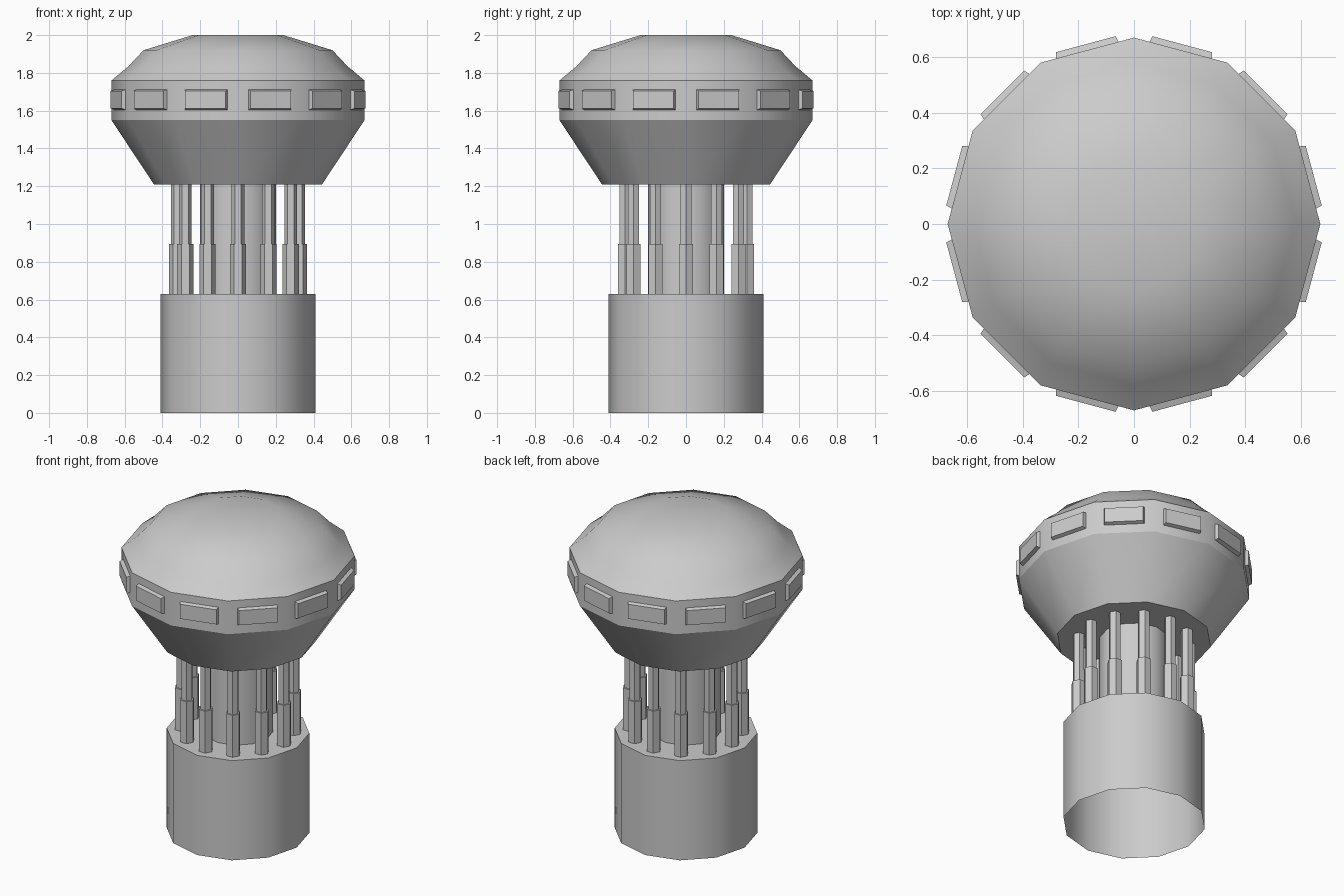
import bpy, bmesh
from math import sin, cos, pi, radians
from mathutils import Matrix, Vector

if "Cube" in bpy.data.objects:
    bpy.data.objects.remove(bpy.data.objects["Cube"])

SIDES = 12
STEP = 2 * pi / SIDES

grey = bpy.data.materials.new("plain_grey")
grey.use_nodes = True
grey.diffuse_color = (0.6, 0.6, 0.6, 1)
grey.node_tree.nodes["Principled BSDF"].inputs["Base Color"].default_value = (0.6, 0.6, 0.6, 1)


def finish(bm, name, angle=None):
    bmesh.ops.recalc_face_normals(bm, faces=bm.faces[:])
    mesh = bpy.data.meshes.new(name)
    bm.to_mesh(mesh)
    bm.free()
    obj = bpy.data.objects.new(name, mesh)
    bpy.context.collection.objects.link(obj)
    mesh.materials.append(grey)
    if angle:
        bpy.ops.object.select_all(action="DESELECT")
        obj.select_set(True)
        bpy.context.view_layer.objects.active = obj
        bpy.ops.object.shade_smooth_by_angle(angle=radians(angle))
    return obj


def lathe(bm, profile, sides=SIDES, centre=(0, 0), bottom=True, top=True):
    """Stack rings of (radius, height) and bridge them."""
    rings = [[bm.verts.new((centre[0] + r * cos(2 * pi * i / sides),
                            centre[1] + r * sin(2 * pi * i / sides), z))
              for i in range(sides)] for r, z in profile]
    for low, high in zip(rings, rings[1:]):
        for i in range(sides):
            j = (i + 1) % sides
            bm.faces.new((low[i], low[j], high[j], high[i]))
    if bottom:
        bm.faces.new(rings[0][::-1])
    if top:
        bm.faces.new(rings[-1])


def tapered_plate(bm, matrix, half_back, half_front, depth):
    """Block whose front is smaller than its back, pointing along local x."""
    rings = [[bm.verts.new(matrix @ Vector((x, sy * w, sz * h)))
              for sy, sz in ((-1, -1), (1, -1), (1, 1), (-1, 1))]
             for x, (w, h) in ((-0.01, half_back), (depth, half_front))]
    back, front = rings
    bm.faces.new(front)
    bm.faces.new(back[::-1])
    for i in range(4):
        j = (i + 1) % 4
        bm.faces.new((back[i], back[j], front[j], front[i]))


# Hollow base drum, open underneath
bm = bmesh.new()
lathe(bm, [(0.41, 0), (0.41, 0.63)], bottom=False)
finish(bm, "base_drum", 31)

# Central column
bm = bmesh.new()
lathe(bm, [(0.2, 0.63), (0.2, 1.21)])
finish(bm, "central_column", 31)

# Ring of stepped hexagonal struts
bm = bmesh.new()
for k in range(SIDES):
    spot = (0.322 * cos(k * STEP), 0.322 * sin(k * STEP))
    lathe(bm, [(0.043, 0.63), (0.043, 0.895), (0.034, 0.895), (0.034, 1.21)], 6, spot)
finish(bm, "support_struts")

# Head: bowl, window band and dome
bm = bmesh.new()
lathe(bm, [(0.445, 1.21), (0.67, 1.55), (0.67, 1.76), (0.58, 1.835), (0.5, 1.92), (0.24, 2.0)])
finish(bm, "head", 31)

# Windows around the band
bm = bmesh.new()
apothem = 0.67 * cos(STEP / 2)
for k in range(SIDES):
    place = Matrix.Rotation((k + 0.5) * STEP, 4, "Z") @ Matrix.Translation((apothem, 0, 1.658))
    tapered_plate(bm, place, (0.118, 0.057), (0.111, 0.046), 0.022)
finish(bm, "windows")
